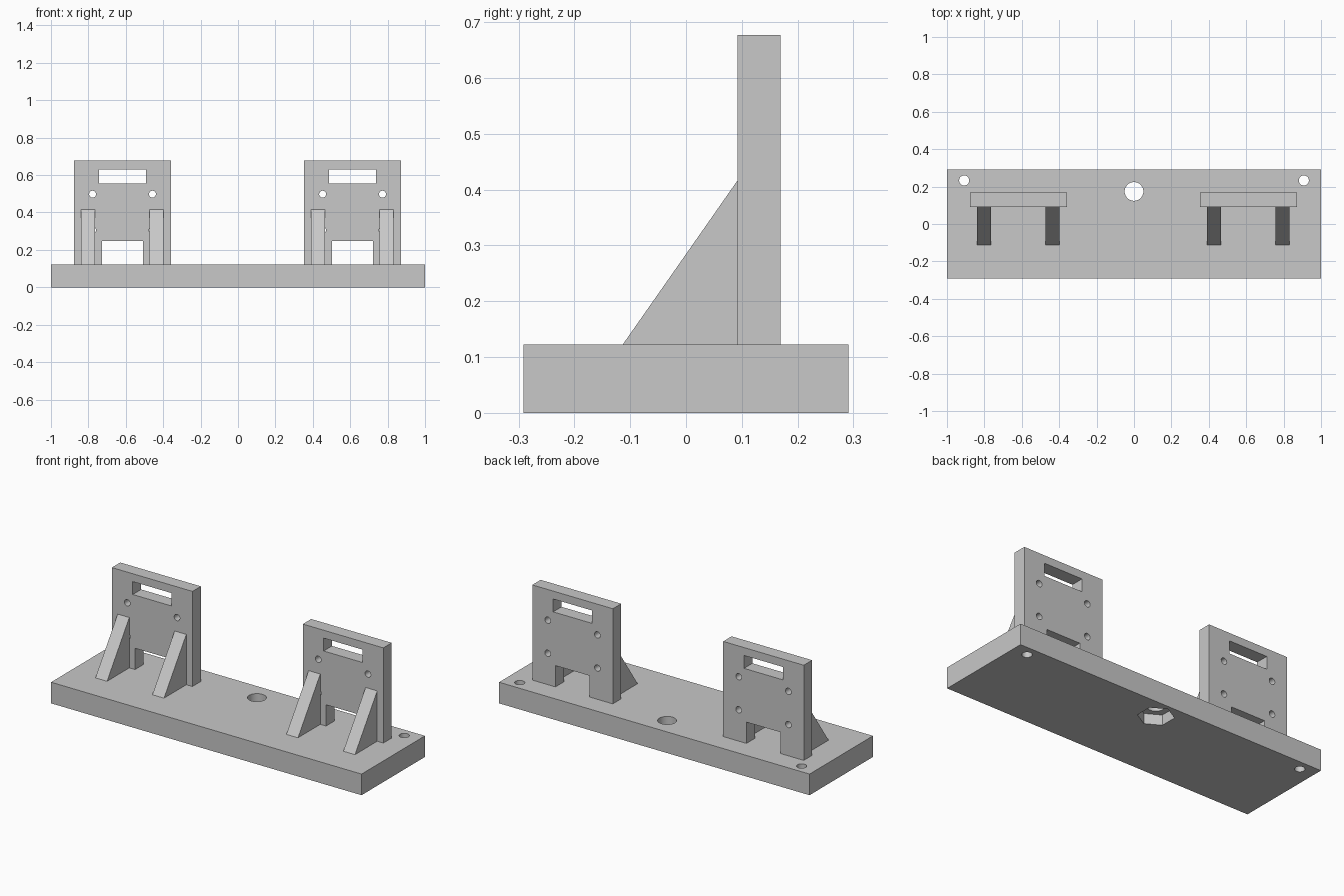
import bpy
import bmesh
from math import radians
from mathutils import Matrix, Vector

cube = bpy.data.objects.get("Cube")
if cube:
    bpy.data.objects.remove(cube, do_unlink=True)

grey = bpy.data.materials.new("light_grey")
grey.use_nodes = True
grey.diffuse_color = (0.58, 0.58, 0.58, 1)
grey.node_tree.nodes["Principled BSDF"].inputs["Base Color"].default_value = grey.diffuse_color


def prism(name, points, offset):
    """Extrude a flat outline along an offset vector."""
    bm = bmesh.new()
    face = bm.faces.new([bm.verts.new(p) for p in points])
    grown = bmesh.ops.extrude_face_region(bm, geom=[face])["geom"]
    moved = [v for v in grown if isinstance(v, bmesh.types.BMVert)]
    bmesh.ops.translate(bm, vec=Vector(offset), verts=moved)
    bmesh.ops.recalc_face_normals(bm, faces=bm.faces)
    return finish(name, bm)


def cylinder(name, center, radius, depth, axis="Z", sides=48):
    bm = bmesh.new()
    turn = Matrix.Rotation(radians(90), 4, "X") if axis == "Y" else Matrix()
    bmesh.ops.create_cone(bm, cap_ends=True, segments=sides, radius1=radius,
                          radius2=radius, depth=depth,
                          matrix=Matrix.Translation(center) @ turn)
    return finish(name, bm)


def finish(name, bm):
    mesh = bpy.data.meshes.new(name)
    bm.to_mesh(mesh)
    bm.free()
    mesh.materials.append(grey)
    obj = bpy.data.objects.new(name, mesh)
    bpy.context.collection.objects.link(obj)
    return obj


def rect(x0, x1, z0, z1, y):
    return [(x0, y, z0), (x1, y, z0), (x1, y, z1), (x0, y, z1)]


def select(obj):
    bpy.ops.object.select_all(action="DESELECT")
    obj.select_set(True)
    bpy.context.view_layer.objects.active = obj


def cut(obj, cutters):
    """Subtract each cutter, then remove it."""
    select(obj)
    for cutter in cutters:
        mod = obj.modifiers.new("cut", "BOOLEAN")
        mod.operation = "DIFFERENCE"
        mod.solver = "EXACT"
        mod.object = cutter
        bpy.ops.object.modifier_apply(modifier=mod.name)
        bpy.data.objects.remove(cutter, do_unlink=True)
    bpy.ops.object.shade_smooth_by_angle(angle=radians(30))


BASE_TOP = 0.123
PLATE_FRONT, PLATE_BACK = 0.092, 0.169
PLATE_TOP = 0.677

# Base slab with corner holes and a central bolt hole with a hex nut pocket
base = prism("base", rect(-1, 1, 0, BASE_TOP, -0.2915), (0, 0.583, 0))
cut(base, [
    cylinder("corner_hole", (-0.908, 0.233, 0.06), 0.027, 0.4),
    cylinder("corner_hole", (0.908, 0.233, 0.06), 0.027, 0.4),
    cylinder("bolt_hole", (0, 0.174, 0.06), 0.05, 0.4),
    cylinder("nut_pocket", (0, 0.174, 0), 0.096, 0.12, sides=6),
])

for side, cx in (("right", -0.6175), ("left", 0.6125)):
    # Upright plate with a notch at its foot
    half, notch, notch_top = 0.2595, 0.11, 0.247
    outline = [(-half, BASE_TOP), (-notch, BASE_TOP), (-notch, notch_top),
               (notch, notch_top), (notch, BASE_TOP), (half, BASE_TOP),
               (half, PLATE_TOP), (-half, PLATE_TOP)]
    plate = prism(side + "_upright_plate",
                  [(cx + x, PLATE_FRONT, z) for x, z in outline],
                  (0, PLATE_BACK - PLATE_FRONT, 0))

    # Strap slot and four screw holes
    cutters = [prism("slot", rect(cx - 0.125, cx + 0.125, 0.556, 0.631, 0), (0, 0.3, 0))]
    for dx in (-0.16, 0.16):
        for z in (0.305, 0.498):
            cutters.append(cylinder("screw_hole", (cx + dx, 0.13, z), 0.0185, 0.3, "Y", 32))
    cut(plate, cutters)

    # Triangular gussets bracing the plate from the front
    for label, x in (("outer" if cx < 0 else "inner", cx - 0.222),
                     ("inner" if cx < 0 else "outer", cx + 0.145)):
        prism(f"{side}_{label}_gusset",
              [(x, -0.113, BASE_TOP), (x, PLATE_FRONT, BASE_TOP), (x, PLATE_FRONT, 0.416)],
              (0.075, 0, 0))
